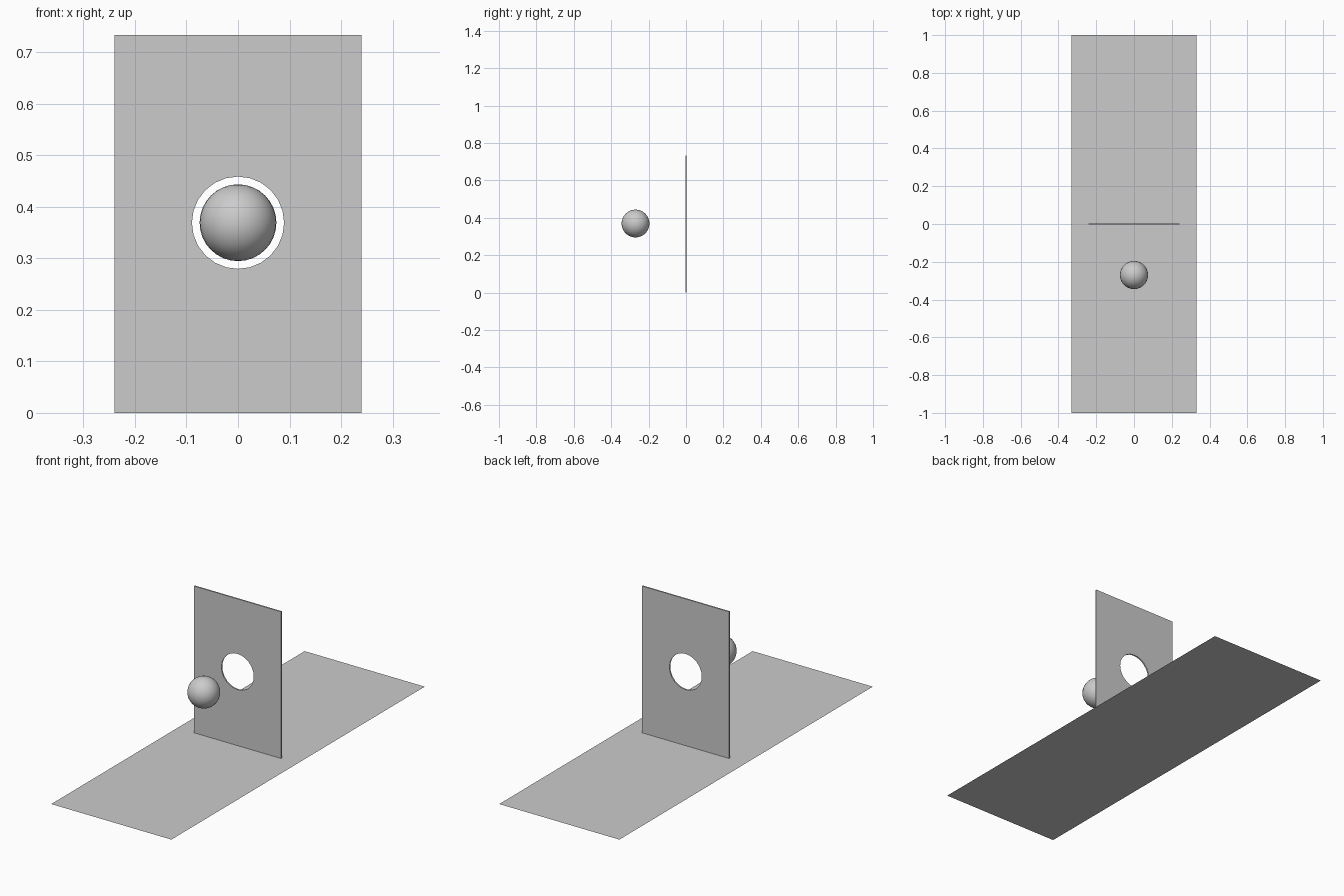
import bpy
import math

if "Cube" in bpy.data.objects:
    bpy.data.objects.remove(bpy.data.objects["Cube"])

HOLE_Z = 0.369


def name_last(name):
    obj = bpy.context.object
    obj.name = name
    return obj


# Flat floor sheet
bpy.ops.mesh.primitive_plane_add(size=1, location=(0, 0, 0))
floor = name_last("floor_sheet")
floor.scale = (0.664, 2.0, 1)

# Thin upright panel
bpy.ops.mesh.primitive_cube_add(size=1, location=(0, 0, 0.3665))
panel = name_last("upright_panel")
panel.scale = (0.48, 0.007, 0.733)
bpy.ops.object.transform_apply(location=False, rotation=False, scale=True)

# Round hole through the panel
bpy.ops.mesh.primitive_cylinder_add(vertices=24, radius=0.0895, depth=0.2,
                                    location=(0, 0, HOLE_Z),
                                    rotation=(math.pi / 2, 0, 0))
cutter = name_last("hole_cutter")
cutter.hide_render = True
cutter.hide_set(True)
cut = panel.modifiers.new("hole", 'BOOLEAN')
cut.operation = 'DIFFERENCE'
cut.solver = 'EXACT'
cut.object = cutter

# Ball hovering in front of the hole
bpy.ops.mesh.primitive_uv_sphere_add(segments=32, ring_count=16, radius=0.0745,
                                     location=(0, -0.27, HOLE_Z))
ball = name_last("ball")
bpy.ops.object.shade_smooth()
